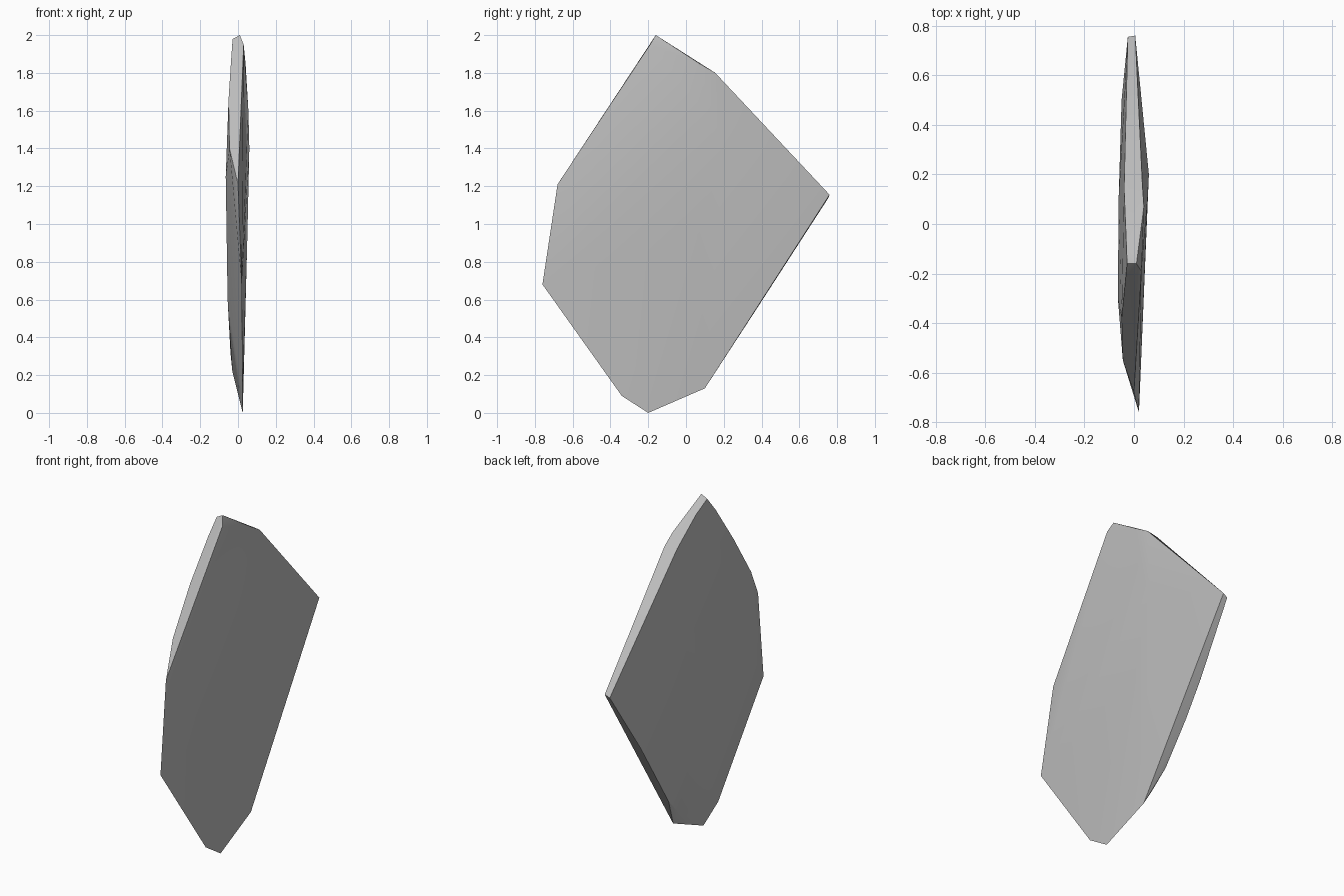
import bpy
import bmesh
from math import radians


def remove_default_cube():
    cube = bpy.data.objects.get("Cube")
    if cube:
        bpy.data.objects.remove(cube, do_unlink=True)


def make_material(name, colour):
    material = bpy.data.materials.new(name)
    material.use_nodes = True
    material.diffuse_color = colour
    shader = material.node_tree.nodes["Principled BSDF"]
    shader.inputs["Base Color"].default_value = colour
    return material


def make_convex_stone(name, point_groups, material):
    """Wrap the points of all groups in one convex, chipped solid."""
    mesh = bpy.data.meshes.new(name)
    bm = bmesh.new()
    for group in point_groups:
        for point in group:
            bm.verts.new(point)
    hull = bmesh.ops.convex_hull(bm, input=bm.verts[:], use_existing_faces=False)
    loose = [v for v in bm.verts if not v.link_faces]
    bmesh.ops.delete(bm, geom=loose, context='VERTS')
    bmesh.ops.recalc_face_normals(bm, faces=bm.faces[:])
    bm.to_mesh(mesh)
    bm.free()
    mesh.materials.append(material)
    stone = bpy.data.objects.new(name, mesh)
    bpy.context.collection.objects.link(stone)
    return stone


remove_default_cube()
stone_grey = make_material("stone grey", (0.5, 0.5, 0.5, 1))

# Sharp outer rim, clockwise from the top point
outer_rim = [
    (.01, -.16, 2), (.04, .07, 1.85), (.034, .155, 1.8), (.005, .76, 1.155),
    (.015, .1, .13), (.025, -.2, 0), (.025, -.34, .09), (.02, -.76, .68),
    (0, -.68, 1.21), (.03, -.19, 1.95),
]

# Chipped rim on the right-hand broad face
upper_chips = [
    (-.028, -.16, 1.98), (-.032, -.05, 1.93), (-.04, .14, 1.8),
    (-.025, .755, 1.14),
]
front_chips = [(-.035, -.23, 1.89), (-.05, -.38, 1.66), (-.045, -.55, 1.4)]
lower_chips = [(-.05, .5, .75), (-.05, .38, .56), (-.04, .22, .32), (-.03, .12, .22)]

# Shallow swellings of the two broad faces
left_ridge = [(.055, .1, 1.6), (.06, .2, 1.4), (.05, .07, .95), (.04, -.09, .65)]
right_ridge = [(-.065, -.3, 1.25), (-.062, .1, 1.3), (-.06, -.1, .95), (-.055, 0, .6)]

stone = make_convex_stone(
    "stone_slab",
    [outer_rim, upper_chips, front_chips, lower_chips, left_ridge, right_ridge],
    stone_grey,
)

# Smooth broad faces with crisp rim edges
bpy.ops.object.select_all(action='DESELECT')
stone.select_set(True)
bpy.context.view_layer.objects.active = stone
bpy.ops.object.shade_smooth_by_angle(angle=radians(30))
